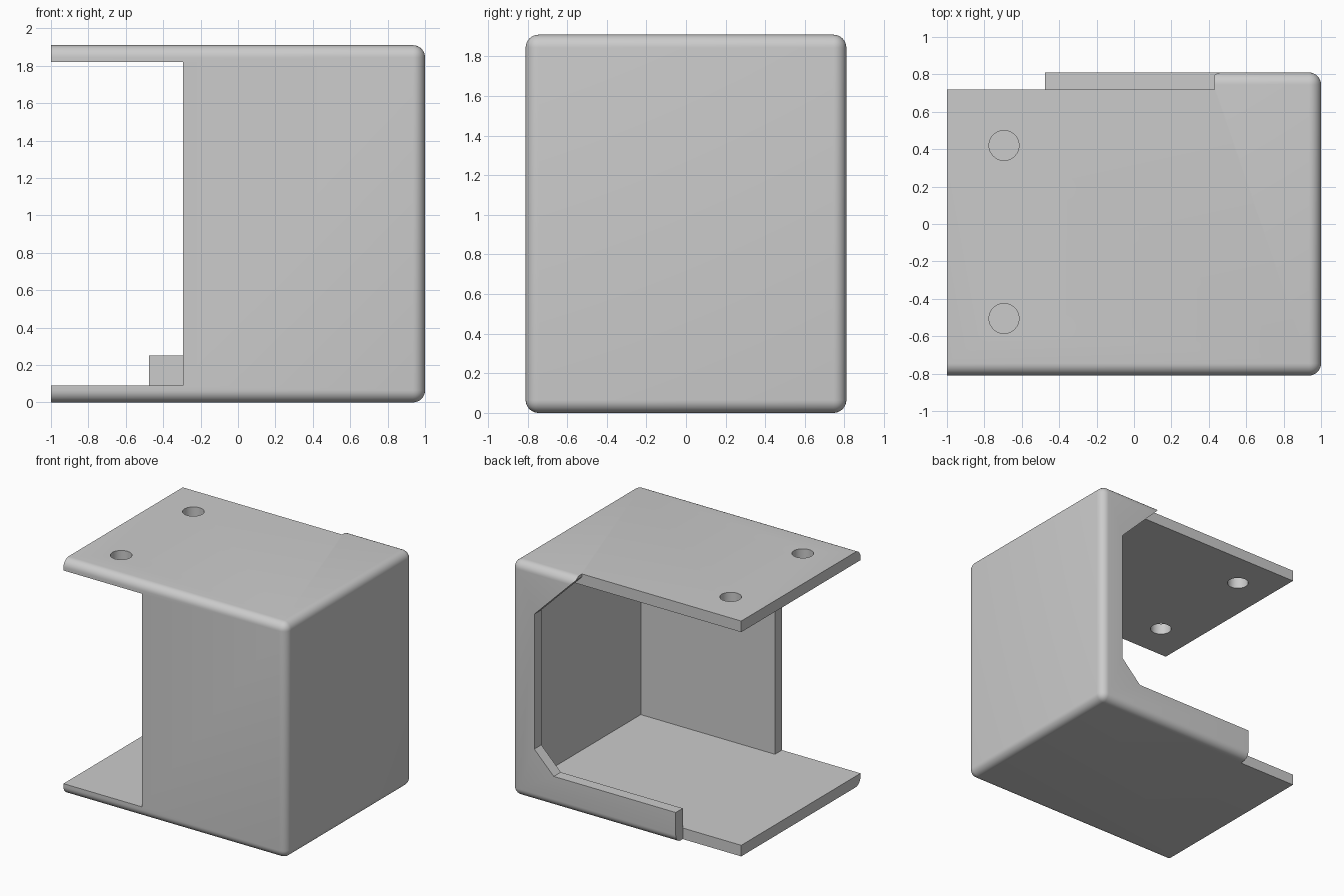
import bpy, bmesh, math

cube = bpy.data.objects.get("Cube")
if cube:
    bpy.data.objects.remove(cube, do_unlink=True)

# Outer half sizes, height, wall thickness and edge radius
HX, HY, H, WALL, R = 1.0, 0.81, 1.91, 0.09, 0.065

grey = bpy.data.materials.new("plain grey")
grey.use_nodes = True
colour = (0.6, 0.6, 0.6, 1)
grey.diffuse_color = colour
grey.node_tree.nodes["Principled BSDF"].inputs["Base Color"].default_value = colour


def prism(name, outline, y0, y1):
    """Extrude an x-z outline from y0 to y1."""
    bm = bmesh.new()
    face = bm.faces.new([bm.verts.new((x, y0, z)) for x, z in outline])
    new = bmesh.ops.extrude_face_region(bm, geom=[face])["geom"]
    for v in new:
        if isinstance(v, bmesh.types.BMVert):
            v.co.y = y1
    bmesh.ops.recalc_face_normals(bm, faces=bm.faces)
    mesh = bpy.data.meshes.new(name)
    bm.to_mesh(mesh)
    bm.free()
    obj = bpy.data.objects.new(name, mesh)
    bpy.context.collection.objects.link(obj)
    mesh.materials.append(grey)
    return obj


def rect(x0, x1, z0, z1):
    return [(x0, z0), (x1, z0), (x1, z1), (x0, z1)]


# Housing: block with every edge rounded except those of the open end
housing = prism("housing", rect(-HX, HX, 0, H), -HY, HY)
bm = bmesh.new()
bm.from_mesh(housing.data)
edges = [e for e in bm.edges if max(v.co.x for v in e.verts) > 0]
bmesh.ops.bevel(bm, geom=edges, offset=R, segments=8, profile=0.5, affect="EDGES")
bm.to_mesh(housing.data)
bm.free()

# Cavity, front opening and the chamfered back opening
low, high, inner = WALL, H - WALL, HY - WALL
cutters = [
    prism("cavity_cutter", rect(-1.2, HX - WALL, low, high), -inner, inner),
    prism("front_cutter", rect(-1.2, -0.295, low, high), -1, -0.5),
    prism("back_cutter", [(-1.2, -0.2), (-0.475, -0.2), (-0.475, 0.25), (0.62, 0.25),
                          (0.795, 0.425), (0.795, 1.52), (0.43, 1.885), (0.43, 2.1),
                          (-1.2, 2.1)], inner, 1),
]

# Two screw holes through the top plate
for y in (-0.505, 0.42):
    bpy.ops.mesh.primitive_cylinder_add(vertices=48, radius=0.08, depth=0.4,
                                        location=(-0.695, y, H - WALL / 2))
    hole = bpy.context.object
    hole.name = "hole_cutter"
    hole.data.materials.append(grey)
    cutters.append(hole)

bpy.ops.object.select_all(action="DESELECT")
bpy.context.view_layer.objects.active = housing
housing.select_set(True)
for cutter in cutters:
    cutter.hide_render = True
    mod = housing.modifiers.new("cut", "BOOLEAN")
    mod.operation, mod.solver, mod.object = "DIFFERENCE", "EXACT", cutter
    bpy.ops.object.modifier_apply(modifier=mod.name)
    bpy.data.objects.remove(cutter, do_unlink=True)

bpy.ops.object.shade_smooth_by_angle(angle=math.radians(30))
